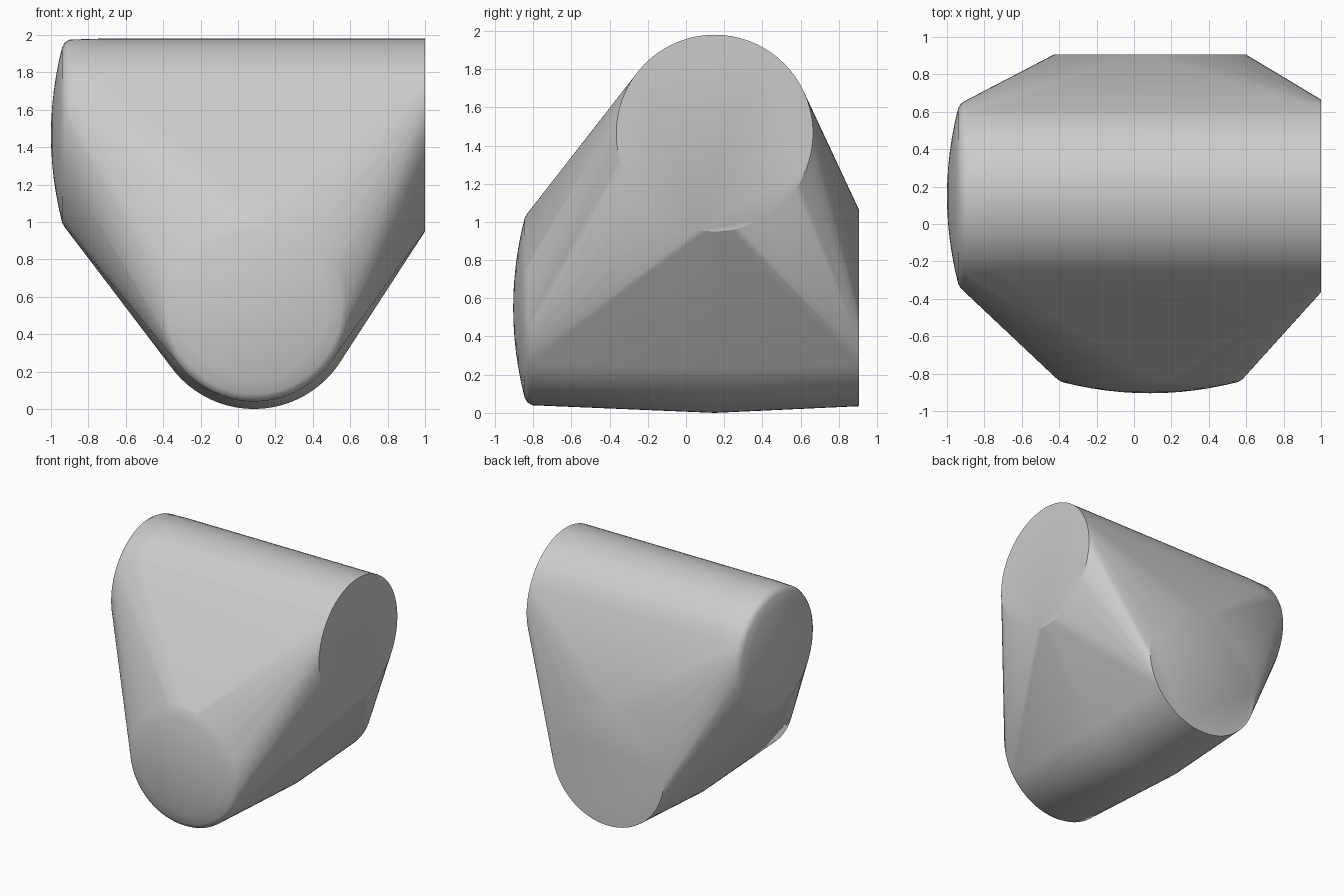
import bpy, bmesh, math

if "Cube" in bpy.data.objects:
    bpy.data.objects.remove(bpy.data.objects["Cube"], do_unlink=True)

mat = bpy.data.materials.new("plain grey")
mat.use_nodes = True
grey = (0.6, 0.6, 0.6, 1)
mat.diffuse_color = grey
mat.node_tree.nodes["Principled BSDF"].inputs["Base Color"].default_value = grey

SIDES = 72
bm = bmesh.new()


def ring(axis, pos, radius, a, z):
    """Circle across the x or y axis; a is its centre on the other axis."""
    for i in range(SIDES):
        t = math.tau * i / SIDES
        across, up = a + radius * math.cos(t), z + radius * math.sin(t)
        bm.verts.new((pos, across, up) if axis == "x" else (across, pos, up))


def dome(axis, tip, a, z):
    """Shallow domed end with a rounded rim, facing the negative axis."""
    bm.verts.new((tip, a, z) if axis == "x" else (a, tip, z))
    for k in range(1, 7):
        f = k / 6
        ring(axis, tip + 0.06 * f * f, 0.47 * f, a, z)
    ring(axis, tip + 0.075, 0.495, a, z)
    ring(axis, tip + 0.1, 0.51, a, z)


# Upper barrel along x: domed right end, flat left end
dome("x", -1, 0.15, 1.465)
ring("x", -0.73, 0.515, 0.15, 1.465)
ring("x", 1, 0.515, 0.15, 1.465)

# Lower barrel along y: domed front, slightly swollen middle, flat back
dome("y", -0.905, 0.085, 0.55)
ring("y", 0.15, 0.55, 0.085, 0.55)
ring("y", 0.905, 0.515, 0.085, 0.55)

# Stretch one taut skin over both barrels
hull = bmesh.ops.convex_hull(bm, input=bm.verts[:], use_existing_faces=False)
unused = {v for v in hull["geom_interior"] + hull["geom_unused"]
          if isinstance(v, bmesh.types.BMVert)}
bmesh.ops.delete(bm, geom=list(unused), context="VERTS")
bmesh.ops.dissolve_limit(bm, angle_limit=math.radians(0.1),
                         verts=bm.verts[:], edges=bm.edges[:])
bmesh.ops.recalc_face_normals(bm, faces=bm.faces[:])

mesh = bpy.data.meshes.new("crossed_barrel_body")
bm.to_mesh(mesh)
bm.free()
mesh.materials.append(mat)
body = bpy.data.objects.new("crossed_barrel_body", mesh)
bpy.context.collection.objects.link(body)

bpy.context.view_layer.objects.active = body
body.select_set(True)
bpy.ops.object.shade_smooth_by_angle(angle=math.radians(30))
